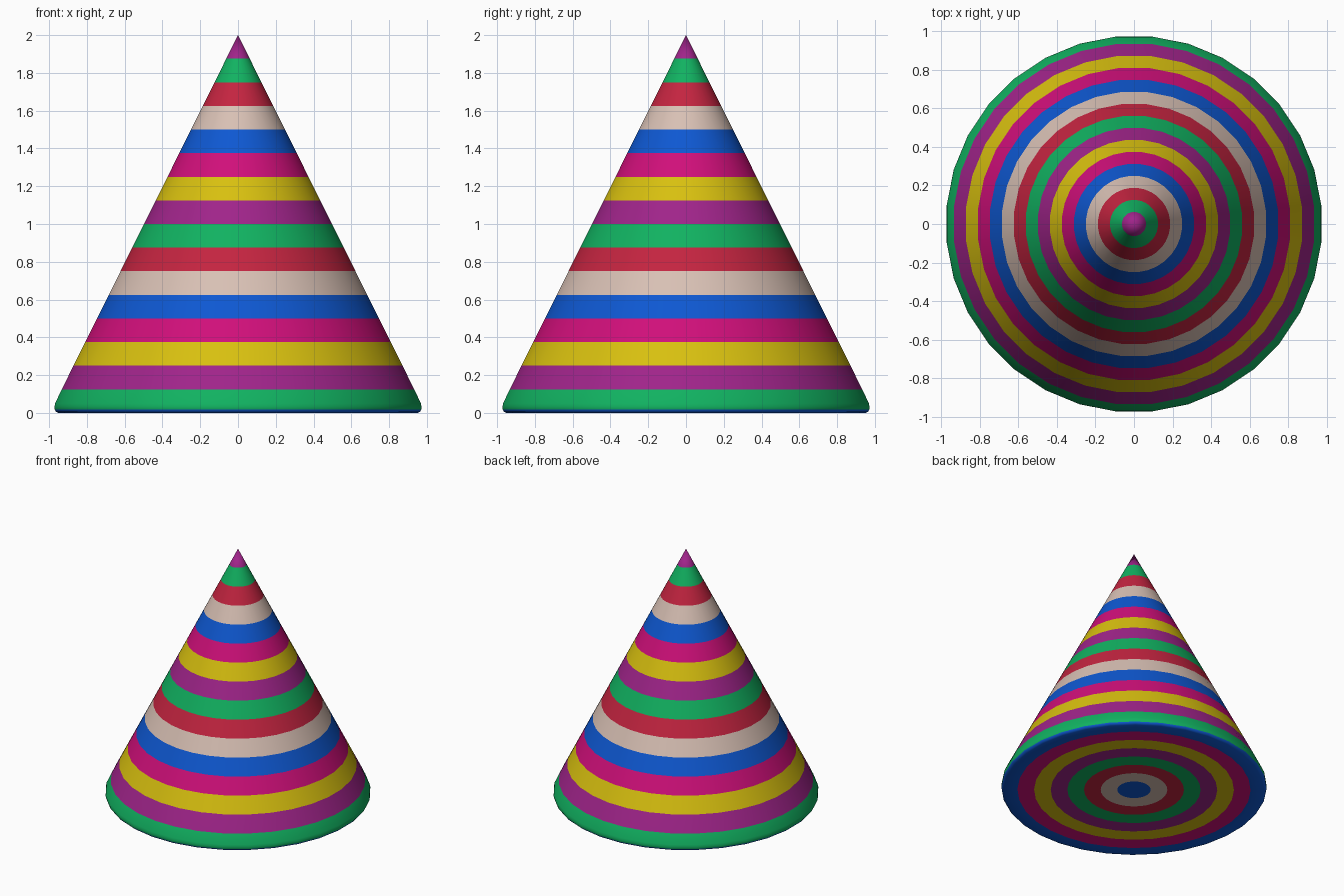
import bpy, bmesh, math

if "Cube" in bpy.data.objects:
    bpy.data.objects.remove(bpy.data.objects["Cube"])

SIDES = 32

def srgb(r, g, b):
    f = lambda c: c / 12.92 if c <= 0.04045 else ((c + 0.055) / 1.055) ** 2.4
    return [f(v / 255) for v in (r, g, b)] + [1.0]

# Colour cycle, read from the tip downwards
CYCLE = [("purple", (160, 36, 138)), ("green", (17, 178, 97)), ("red", (196, 36, 64)),
         ("tan", (216, 192, 180)), ("blue", (14, 88, 210)), ("magenta", (208, 15, 122)),
         ("yellow", (216, 192, 15))]
BLUE = 4

# Profile rows: (radius, height, colour of the ring just below the row)
rows = []
for k in range(1, 16):                      # sixteen bands down the slope
    z = 2 - 0.125 * k
    rows.append((0.5 * (2 - z), z, k % 7))
# rounded lower edge: green above, blue below
rows += [(0.973, 0.05, 1), (0.976, 0.033, 1), (0.975, 0.017, BLUE), (0.968, 0.006, BLUE),
         (0.955, 0.0, BLUE)]
for i in range(7, 0, -1):                   # concentric rings under the base
    rows.append((0.1225 * i, 0.0, (BLUE + 8 - i) % 7))

bm = bmesh.new()

def ring(r, z):
    return [bm.verts.new((r * math.cos(a), r * math.sin(a), z))
            for a in (2 * math.pi * (i + 0.5) / SIDES for i in range(SIDES))]

rings = [ring(r, z) for r, z, _ in rows]
tip = bm.verts.new((0, 0, 2))
for i in range(SIDES):
    j = (i + 1) % SIDES
    bm.faces.new((tip, rings[0][i], rings[0][j])).material_index = 0
    for n in range(len(rows) - 1):
        a, b = rings[n], rings[n + 1]
        bm.faces.new((a[i], b[i], b[j], a[j])).material_index = rows[n][2]
bm.faces.new(rings[-1][::-1]).material_index = rows[-1][2]
bmesh.ops.recalc_face_normals(bm, faces=bm.faces)

mesh = bpy.data.meshes.new("striped_cone")
bm.to_mesh(mesh)
bm.free()
for name, rgb in CYCLE:
    m = bpy.data.materials.new(name)
    m.diffuse_color = srgb(*rgb)
    m.use_nodes = True
    m.node_tree.nodes["Principled BSDF"].inputs["Base Color"].default_value = m.diffuse_color
    mesh.materials.append(m)

cone = bpy.data.objects.new("striped_cone", mesh)
bpy.context.collection.objects.link(cone)
bpy.context.view_layer.objects.active = cone
cone.select_set(True)
bpy.ops.object.shade_smooth_by_angle(angle=math.radians(40))
